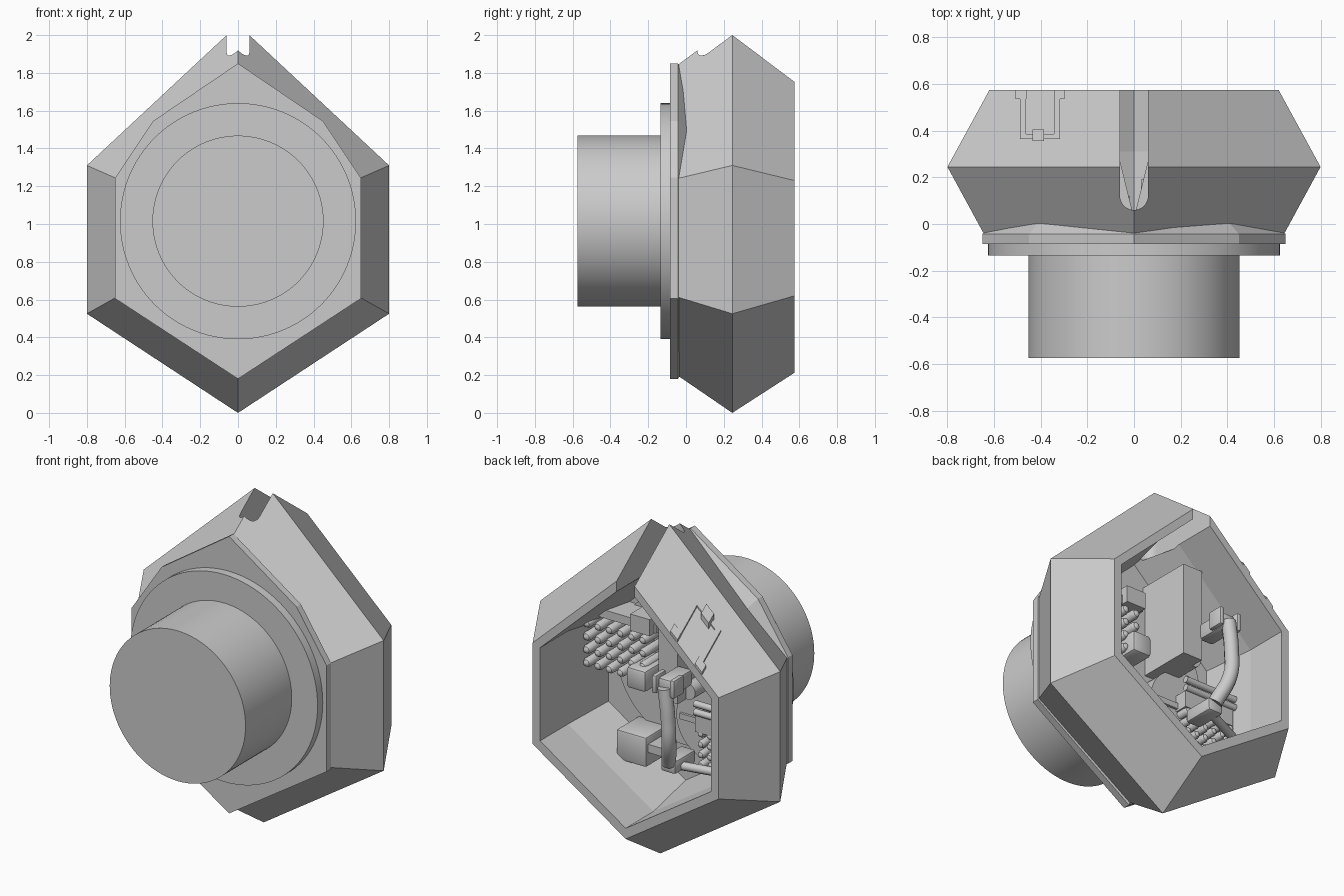
import bpy, bmesh, math
from mathutils import Vector

cube = bpy.data.objects.get("Cube")
if cube:
    bpy.data.objects.remove(cube)

grey = bpy.data.materials.new("plain_grey")
grey.use_nodes = True
GREY = (0.6, 0.6, 0.6, 1)
grey.diffuse_color = GREY
grey.node_tree.nodes["Principled BSDF"].inputs["Base Color"].default_value = GREY
CZ = 1.02  # height of the drum axis


def finish(name, bm, smooth=False):
    bmesh.ops.recalc_face_normals(bm, faces=bm.faces)
    me = bpy.data.meshes.new(name)
    bm.to_mesh(me)
    bm.free()
    ob = bpy.data.objects.new(name, me)
    bpy.context.collection.objects.link(ob)
    me.materials.append(grey)
    if smooth:
        bpy.ops.object.select_all(action='DESELECT')
        ob.select_set(True)
        bpy.context.view_layer.objects.active = ob
        bpy.ops.object.shade_smooth_by_angle(angle=math.radians(35))
    return ob


def loft(name, rings, smooth=False):
    """Bridge equal rings of points and cap both ends."""
    bm = bmesh.new()
    rows = [[bm.verts.new(p) for p in ring] for ring in rings]
    n = len(rows[0])
    for a, b in zip(rows, rows[1:]):
        for i in range(n):
            j = (i + 1) % n
            bm.faces.new((a[i], a[j], b[j], b[i]))
    bm.faces.new(rows[0])
    bm.faces.new(rows[-1])
    return finish(name, bm, smooth)


def mirrored(half, y):
    """Complete an outline whose first and last points lie on x = 0."""
    return [(x, y, z) for x, z in half + [(-x, z) for x, z in half[-2:0:-1]]]


def disc(name, x, z, r, y0, y1, n=64):
    pts = [(x + r * math.cos(2 * math.pi * i / n), z + r * math.sin(2 * math.pi * i / n))
           for i in range(n)]
    return loft(name, [[(px, y, pz) for px, pz in pts] for y in (y0, y1)], True)


def box(name, loc, size, bevel=0.0):
    bm = bmesh.new()
    bmesh.ops.create_cube(bm, size=1)
    for v in bm.verts:
        v.co = Vector(loc) + Vector(a * b for a, b in zip(v.co, size))
    if bevel:
        bmesh.ops.bevel(bm, geom=bm.edges[:], offset=bevel, segments=2,
                        affect='EDGES', profile=0.5)
    return finish(name, bm, bevel > 0)


def tube(name, points, r):
    cu = bpy.data.curves.new(name, 'CURVE')
    cu.dimensions = '3D'
    cu.bevel_depth = r
    cu.bevel_resolution = 3
    cu.use_fill_caps = True
    sp = cu.splines.new('BEZIER')
    sp.bezier_points.add(len(points) - 1)
    for b, p in zip(sp.bezier_points, points):
        b.co = p
        b.handle_left_type = b.handle_right_type = 'AUTO'
    cu.materials.append(grey)
    ob = bpy.data.objects.new(name, cu)
    bpy.context.collection.objects.link(ob)
    return ob


# Hollow six-sided shell: straight mouth at the back, tapering inwards to the front
def hexagon(y, w, bottom, low, high, top, s=1.0):
    pts = mirrored([(0, bottom), (w, low), (w, high), (0, top)], y)
    return [(x * s, y, CZ + (z - CZ) * s) for x, y, z in pts]


front = (0.645, 0.195, 0.612, 1.242, 1.845)
middle = (0.8, 0.0, 0.525, 1.31, 2.056)
rear = (0.62, 0.213, 0.62, 1.23, 1.808)
shell = loft("hollow_shell", [
    hexagon(-0.04, *front), hexagon(0.245, *middle), hexagon(0.575, *rear),
    hexagon(0.575, *rear, 0.92), hexagon(0.31, *rear, 0.92), hexagon(0.0, *rear, 0.83)])

# Round-ended slot through the ridge
slot_pts = [(0.06 * math.cos(math.pi + math.pi * i / 16),
             0.12 + 0.06 * math.sin(math.pi + math.pi * i / 16)) for i in range(17)]
slot_pts += [(0.06, 0.8), (-0.06, 0.8)]
cutter = loft("slot_cutter", [[(x, y, z) for x, y in slot_pts] for z in (1.68, 2.3)])
cutter.hide_render = True
mod = shell.modifiers.new("ridge_slot", 'BOOLEAN')
mod.operation = 'DIFFERENCE'
mod.solver = 'EXACT'
mod.object = cutter
bpy.context.view_layer.objects.active = shell
bpy.ops.object.modifier_apply(modifier=mod.name)
bpy.data.objects.remove(cutter)

# Front plate with its overhanging corners sloped back into the shell
plate = [(0, 0.18), (0.65, 0.605), (0.65, 1.245), (0.45, 1.545), (0, 1.85)]
plate_root = [(0, 0.25), (0.6, 0.64), (0.6, 1.22), (0.41, 1.495), (0, 1.8)]
loft("front_plate", [mirrored(plate, -0.085), mirrored(plate, -0.043),
                     mirrored(plate_root, 0.003)])
disc("step_ring", 0, 1.015, 0.625, -0.135, -0.085, 96)
disc("front_drum", 0, 1.015, 0.453, -0.575, -0.135, 96)


# Thin hatch frame lying on the rear slope of the roof
def roof_plate(name, x0, x1, y0, y1, h=0.009):
    def z(x, y):
        return 2.056 - 0.932 * abs(x) - 0.745 * (y - 0.245)
    corners = [(x0, y0), (x1, y0), (x1, y1), (x0, y1)]
    loft(name, [[(x, y, z(x, y) + d) for x, y in corners] for d in (-0.002, h)])


roof_plate("hatch_left_strip", -0.488, -0.463, 0.365, 0.57)
roof_plate("hatch_right_strip", -0.343, -0.318, 0.365, 0.57)
roof_plate("hatch_front_strip", -0.463, -0.343, 0.365, 0.385)
roof_plate("hatch_left_hinge", -0.508, -0.462, 0.535, 0.574, 0.015)
roof_plate("hatch_right_hinge", -0.344, -0.298, 0.535, 0.574, 0.015)
roof_plate("hatch_latch", -0.435, -0.385, 0.355, 0.405, 0.035)

# Inner wall details
disc("inner_round_plate", 0, CZ, 0.45, -0.01, 0.02)
box("inner_pillar", (-0.125, 0.17, 1.27), (0.13, 0.36, 0.56))
disc("slotted_dial", -0.25, 0.8, 0.23, -0.01, 0.12, 48)
box("dial_bar", (-0.25, 0.125, 0.8), (0.4, 0.02, 0.035))


# Banks of round-ended rods pointing backwards
def rod_bank(name, x0, z0, cols, rows, step, y0, y1, r):
    bm = bmesh.new()
    n = 10
    for c in range(cols):
        for k in range(rows):
            x, z = x0 + c * step, z0 + k * step * 1.05
            prev = None
            for y, s in ((y0, 1), (y1 - r, 1), (y1 - 0.3 * r, 0.7), (y1, 0.2)):
                ring = [bm.verts.new((x + s * r * math.cos(2 * math.pi * i / n), y,
                                      z + s * r * math.sin(2 * math.pi * i / n)))
                        for i in range(n)]
                if prev:
                    for i in range(n):
                        j = (i + 1) % n
                        bm.faces.new((prev[i], prev[j], ring[j], ring[i]))
                else:
                    bm.faces.new(ring)
                prev = ring
            bm.faces.new(prev)
    finish(name, bm, True)


rod_bank("upper_rods", 0.15, 0.99, 6, 4, 0.075, 0.0, 0.21, 0.028)
box("upper_rod_shelf", (0.27, 0.08, 1.3), (0.38, 0.18, 0.05))
rod_bank("lower_rods", -0.53, 0.57, 6, 4, 0.06, 0.08, 0.2, 0.024)
box("lower_rod_shelf", (-0.37, 0.1, 0.82), (0.34, 0.2, 0.1))
for z in (0.89, 0.94):
    tube("cross_tube", [(-0.55, 0.2, z), (-0.2, 0.2, z)], 0.02)
tube("lower_cross_tube", [(-0.5, 0.28, 0.62), (-0.2, 0.4, 0.65)], 0.025)

# Blocks standing on the inner wall
box("middle_block", (0.155, 0.13, 1.01), (0.13, 0.26, 0.13), 0.02)
box("lower_block", (0.22, 0.1, 0.56), (0.2, 0.22, 0.18), 0.012)
box("lower_block_lip", (0.08, 0.12, 0.58), (0.1, 0.14, 0.05))
box("upper_block", (0.16, 0.1, 1.32), (0.13, 0.22, 0.1))

# Curved lever with its pivot brackets and knob
tube("lever", [(-0.23, 0.53, 1.17), (-0.25, 0.53, 1.0),
               (-0.25, 0.52, 0.84), (-0.2, 0.45, 0.68)], 0.042)
disc("lever_knob", -0.2, 1.04, 0.05, 0.0, 0.27, 24)
box("lever_top_bracket", (-0.23, 0.43, 1.17), (0.1, 0.2, 0.1), 0.02)
box("lever_foot", (-0.2, 0.36, 0.66), (0.1, 0.2, 0.08), 0.015)
for x in (-0.29, -0.17):
    box("lever_cheek", (x, 0.5, 1.18), (0.03, 0.1, 0.11), 0.01)
